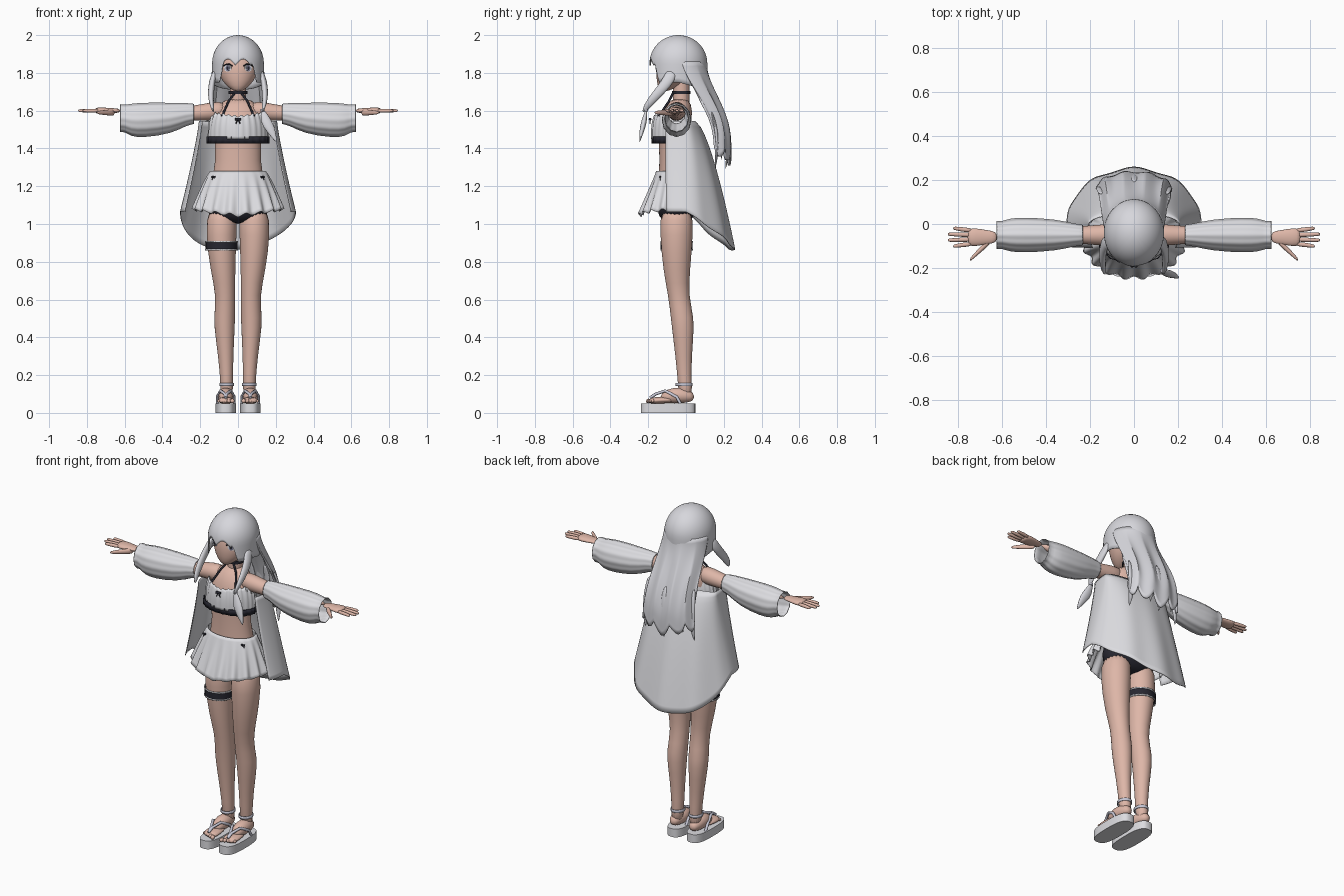
import bpy, bmesh
from math import sin, cos, pi, radians, sqrt, copysign

if "Cube" in bpy.data.objects:
    bpy.data.objects.remove(bpy.data.objects["Cube"])


def material(name, red, green, blue):
    mat = bpy.data.materials.new(name)
    mat.use_nodes = True
    mat.diffuse_color = (red, green, blue, 1)
    mat.node_tree.nodes["Principled BSDF"].inputs["Base Color"].default_value = mat.diffuse_color
    return mat


SKIN = material("skin", .73, .47, .39)
CLOTH = material("white cloth", .72, .72, .75)
HAIR = material("silver hair", .68, .68, .72)
DARK = material("dark navy trim", .02, .02, .03)
STRAP = material("pale strap", .6, .6, .7)
IRIS = material("grey iris", .2, .2, .3)
ARM_Y, ARM_Z, FOOT_X, BODY_Y = -.06, 1.6, .065, -.05


def link(name, data):
    obj = bpy.data.objects.new(name, data)
    bpy.context.collection.objects.link(obj)
    return obj


def finish(name, bm, mat, subdivide, thickness):
    bmesh.ops.recalc_face_normals(bm, faces=bm.faces)
    mesh = bpy.data.meshes.new(name)
    bm.to_mesh(mesh)
    bm.free()
    mesh.materials.append(mat)
    mesh.shade_smooth()
    if not subdivide:
        mesh.set_sharp_from_angle(angle=radians(50))
    obj = link(name, mesh)
    if thickness:
        obj.modifiers.new("thickness", "SOLIDIFY").thickness = thickness
    if subdivide:
        obj.modifiers.new("smooth", "SUBSURF").levels = subdivide
        obj.modifiers["smooth"].render_levels = subdivide
    return obj


def tube(name, axis, stations, mat, side=1, flat=1, segments=20, capped=True,
         waves=0, ripple=0, square=1, subdivide=1):
    """Loft of ellipses set across one axis; each station is (x, y, z, radius)."""
    bm = bmesh.new()
    loops = []
    for x, y, z, radius in stations:
        loop = []
        for i in range(segments):
            turn = 2 * pi * i / segments
            wavy = radius * (1 + ripple * cos(waves * turn))
            a = wavy * copysign(abs(cos(turn)) ** square, cos(turn))
            b = wavy * flat * copysign(abs(sin(turn)) ** square, sin(turn))
            dx, dy, dz = {"x": (0, a, b), "y": (a, 0, b), "z": (a, b, 0)}[axis]
            loop.append(bm.verts.new((side * (x + dx), y + dy, z + dz)))
        loops.append(loop)
    for low, high in zip(loops, loops[1:]):
        for i in range(segments):
            bm.faces.new((low[i - 1], low[i], high[i], high[i - 1]))
    if capped:
        bm.faces.new(loops[0])
        bm.faces.new(loops[-1])
    return finish(name, bm, mat, subdivide, 0 if capped else .004)


def band(name, centre, radius, height, mat, **options):
    x, y, z = centre
    stations = [(x, y, z + end * height / 2, radius) for end in (-1, 1)]
    return tube(name, "z", stations, mat, subdivide=0, **options)


def sheet(name, surface, columns, rows, mat, thickness=.004):
    """Cloth or hair given by surface(u, v), with u and v from 0 to 1."""
    bm = bmesh.new()
    grid = [[bm.verts.new(surface(i / columns, j / rows)) for j in range(rows + 1)]
            for i in range(columns + 1)]
    for left, right in zip(grid, grid[1:]):
        for j in range(rows):
            bm.faces.new((left[j], right[j], right[j + 1], left[j + 1]))
    bmesh.ops.remove_doubles(bm, verts=bm.verts, dist=.0001)
    finish(name, bm, mat, 0, thickness)


def cord(name, points, radius, mat):
    curve = bpy.data.curves.new(name, "CURVE")
    curve.dimensions = "3D"
    curve.bevel_depth = radius
    curve.bevel_resolution = 2
    curve.use_fill_caps = True
    spline = curve.splines.new("POLY")
    spline.points.add(len(points) - 1)
    for point, position in zip(spline.points, points):
        point.co = (*position, 1)
    curve.materials.append(mat)
    link(name, curve)


def bow(name, x, y, z, size):
    loops = [(x + end * size, y, z, size * (.2 + .5 * abs(end))) for end in (-1, 0, 1)]
    tube(name, "x", loops, DARK, segments=10)
    for side in (-1, 1):
        cord(name + "_tail", [(x, y, z), (x + side * size * .7, y, z - size * 1.4)], size * .15, DARK)


# Torso, neck and head
tube("torso", "z", [(0, BODY_Y, 1, .15), (0, BODY_Y, 1.15, .16), (0, -.065, 1.35, .11),
                    (0, -.065, 1.5, .135), (0, -.045, 1.6, .13), (0, -.03, 1.67, .07)], SKIN, flat=.65)
band("neck", (0, -.025, 1.7), .043, .15, SKIN)
tube("head", "z", [(0, -.12, 1.7, .015), (0, -.09, 1.73, .065), (0, -.06, 1.79, .106),
                   (0, -.045, 1.88, .115), (0, -.04, 1.96, .05)], SKIN, flat=.95)

# Choker, halter straps and frilled top
band("choker", (0, -.025, 1.695), .05, .016, DARK)
for side in (-1, 1):
    cord("halter_strap", [(side * .02, -.07, 1.69), (side * .05, -.09, 1.65), (side * .085, -.145, 1.57)],
         .006, DARK)


def bandeau(u, v):
    turn = 2 * pi * u
    front = max(0, -sin(turn))
    top = 1.57 + .02 * abs(cos(turn)) + .005 * cos(26 * turn)
    girth = 1 + .015 * cos(26 * turn) - .14 * v ** 3
    depth = .09 + .03 * front
    return .158 * girth * cos(turn), depth * girth * sin(turn) - .065, 1.45 + (top - 1.45) * v


sheet("bandeau_top", bandeau, 104, 8, CLOTH)
band("top_frill", (0, -.075, 1.445), .163, .036, DARK, flat=.66,
     segments=88, capped=False, waves=22, ripple=.02)
bow("chest_bow", 0, -.19, 1.555, .018)

# Shorts and pleated skirt
tube("shorts", "z", [(0, BODY_Y, 1, .09), (0, BODY_Y, 1.04, .155), (0, BODY_Y, 1.09, .175),
                     (0, BODY_Y, 1.2, .15)], DARK, flat=.62)


def skirt(u, v):
    turn = 2 * pi * u
    flare = .09 if sin(turn) < 0 else .05
    pleat = 1 + .045 * v * cos(18 * turn)
    hem = 1.045 + .03 * abs(cos(turn)) + .008 * cos(18 * turn)
    width = (.147 + .088 * v ** .8) * pleat
    depth = (.098 + flare * v) * pleat
    return width * cos(turn), depth * sin(turn) - .06, 1.28 + (hem - 1.28) * v


sheet("pleated_skirt", skirt, 144, 12, CLOTH)
for side in (-1, 1):
    bow("hip_bow", side * .13, -.137, 1.25, .013)


# Cape hanging behind the arms, longest at the back
def cape(u, v):
    turn = (pi + .8) * u - .4
    back = max(0, sin(turn))
    width = .207 + .1 * v ** 1.2
    depth = .05 + .205 * v ** .65 if sin(turn) > 0 else .28
    hem = 1.065 - .2 * back + .04 * back * cos(turn)
    return width * cos(turn), depth * sin(turn) + .006 * v * sin(9 * turn), 1.545 + (hem - 1.545) * v


sheet("cape", cape, 60, 20, CLOTH)

for side, label in ((1, "left_"), (-1, "right_")):
    # Legs and feet
    tube(label + "leg", "z", [(.082, BODY_Y, 1.1, .08), (.09, BODY_Y, .95, .083), (.08, BODY_Y, .75, .066),
                              (FOOT_X, -.04, .62, .05), (.072, -.018, .5, .058), (.07, -.015, .4, .05),
                              (.06, -.01, .2, .032), (.06, 0, .06, .037)], SKIN, side, flat=1.08)
    tube(label + "instep", "y", [(FOOT_X, .045, .085, .02), (FOOT_X, 0, .09, .038), (FOOT_X, -.06, .095, .046),
                                 (FOOT_X, -.14, .08, .026)], SKIN, side)
    tube(label + "forefoot", "y", [(FOOT_X, -.06, .068, .035), (FOOT_X, -.13, .068, .046),
                                   (FOOT_X, -.2, .063, .044)], SKIN, side, flat=.4)
    for i in range(5):
        x, y, size = .03 + .018 * i, .006 * i - .2, .014 - .001 * i
        tube(label + "toe", "y", [(x, y - size, .062, size), (x, y + size, .065, size)],
             SKIN, side, segments=8)
    # Platform sandals
    band(label + "sandal_sole", (FOOT_X, -.095, .025), .055, .05, CLOTH, side=side,
         flat=2.62, segments=40, square=.7)
    for edge in (-1, 1):
        path = [(0, -.19, .08), (.1, -.16, .1), (.6, -.11, .117), (1, -.05, .085), (1, -.03, .05)]
        cord(label + "sandal_strap", [(side * (FOOT_X + edge * spread * .045), y, z) for spread, y, z in path],
             .008, STRAP)
    band(label + "ankle_strap", (.06, -.01, .15), .039, .016, STRAP, side=side, flat=1.15, capped=False)
    # Arms and puffed sleeves
    tube(label + "arm", "x", [(x, ARM_Y + .01, ARM_Z - drop, radius) for x, drop, radius in
                              ((.06, 0, .05), (.14, .003, .05), (.23, .015, .04), (.33, .015, .036),
                               (.64, 0, .022))], SKIN, side)
    tube(label + "sleeve", "x", [(x, -.05, 1.56 + lift, radius) for x, lift, radius in
                                 ((.23, .023, .046), (.27, .022, .05), (.35, 0, .07), (.5, -.01, .08),
                                  (.57, -.01, .074), (.6, 0, .06), (.625, 0, .065))],
         CLOTH, side, flat=1.15, segments=48, capped=False, waves=12, ripple=.025)
    # Hands
    tube(label + "palm", "x", [(x, ARM_Y, ARM_Z, radius) for x, radius in
                               ((.62, .026), (.67, .032), (.72, .042), (.76, .04))], SKIN, side, flat=.42)
    for i in range(4):
        fan = i - 1.5
        tip = .85 - .012 * fan * fan
        tube(label + "finger", "x", [(x, ARM_Y + fan * spread, ARM_Z, radius) for x, spread, radius in
                                     ((.73, .02, .012), (.79, .024, .011), (tip - .01, .027, .009),
                                      (tip, .027, .006))], SKIN, side, segments=8)
    tube(label + "thumb", "x", [(.65 + .033 * i, -.07 - .032 * i, ARM_Z - .01, .021 - .004 * i)
                                for i in range(4)], SKIN, side, segments=8)
    # Eyes as thin plates, with lashes
    for part, width, flat, y, mat in (("eye", .022, .85, -.139, CLOTH), ("iris", .012, 1.4, -.142, IRIS),
                                      ("pupil", .006, 1.5, -.144, DARK)):
        plate = tube(label + part, "y", [(0, -.003, 0, width), (0, .003, 0, width)], mat,
                     flat=flat, segments=16, subdivide=0)
        plate.location = (side * .054, y, 1.825)
        plate.rotation_euler.z = side * .45
    cord(label + "eyelash", [(side * (.028 + .017 * i), .0025 * i * i - .152, 1.836 + .005 * i * (3 - i))
                             for i in range(4)], .0035, DARK)

# Thigh garter with white frilled edges, right leg only
band("garter", (.088, BODY_Y, .885), .085, .036, DARK, side=-1)
for z in (.863, .907):
    band("garter_frill", (.088, BODY_Y, z), .086, .008, CLOTH, side=-1,
         segments=72, capped=False, waves=18, ripple=.015)


# Hair cap with pointed fringe
def cap(u, v):
    turn = 2 * pi * (u - .5)
    blend = min(1, max(0, (abs(turn) - .6) / .22))
    fringe = 1.838 + .035 * abs(sin(5 * turn + .5))
    hem = fringe + (1.75 - .04 * max(0, -cos(turn)) - fringe) * blend
    drop = (2 - hem) * (1 - cos(v * pi / 2))
    spread = sqrt(max(0, 1 - (1 - min(drop, .15) / .15) ** 2))
    return .137 * spread * sin(turn), -.04 - .153 * spread * cos(turn), 2 - drop


sheet("hair_cap", cap, 120, 16, HAIR, .006)


# Long hair flowing away from the back, with a ragged end
def back_hair(u, v):
    turn = (u - .5) * pi
    hem = 1.37 - .06 * abs(sin(5 * pi * u)) + .05 * abs(sin(turn))
    flow = .108 + .13 * sin(min(1, v * 1.15) * pi / 2) ** 1.6
    wrap = (.13 - .05 * v) * (1 - cos(turn))
    return (.134 + .04 * v) * sin(turn), flow - wrap + .005 * v * cos(30 * u), 1.86 + (hem - 1.86) * v


sheet("back_hair", back_hair, 60, 20, HAIR, .012)
for i in range(7):
    x = .05 * (i - 3)
    y = .22 - 2.5 * x * x
    tip = 1.29 + .045 * (i % 3)
    tube("hair_strand", "z", [(x, y - .03, 1.6, .012), (x, y, 1.5, .024), (x * 1.05, y, tip + .07, .02),
                              (x * 1.1, y - .01, tip, .002)], HAIR, flat=.45, segments=10)

# Front locks, the left one tied and fanning out below
for side, label in ((1, "left"), (-1, "right")):
    tube(label + "_front_lock", "z", [(.118, -.075, 1.82, .013), (.137, -.09, 1.76, .018), (.145, -.15, 1.69, .017),
                                      (.14, -.2, 1.63, .012), (.13, -.225, 1.59, .004)],
         HAIR, side, flat=2.1, segments=12)
tube("left_lock_end", "z", [(.13, -.21, 1.61, .007), (.15, -.222, 1.54, .036), (.175, -.235, 1.49, .026),
                            (.205, -.246, 1.43, .003)], HAIR, flat=.5, segments=12)
band("lock_tie", (.13, -.212, 1.602), .011, .014, STRAP, segments=10)
